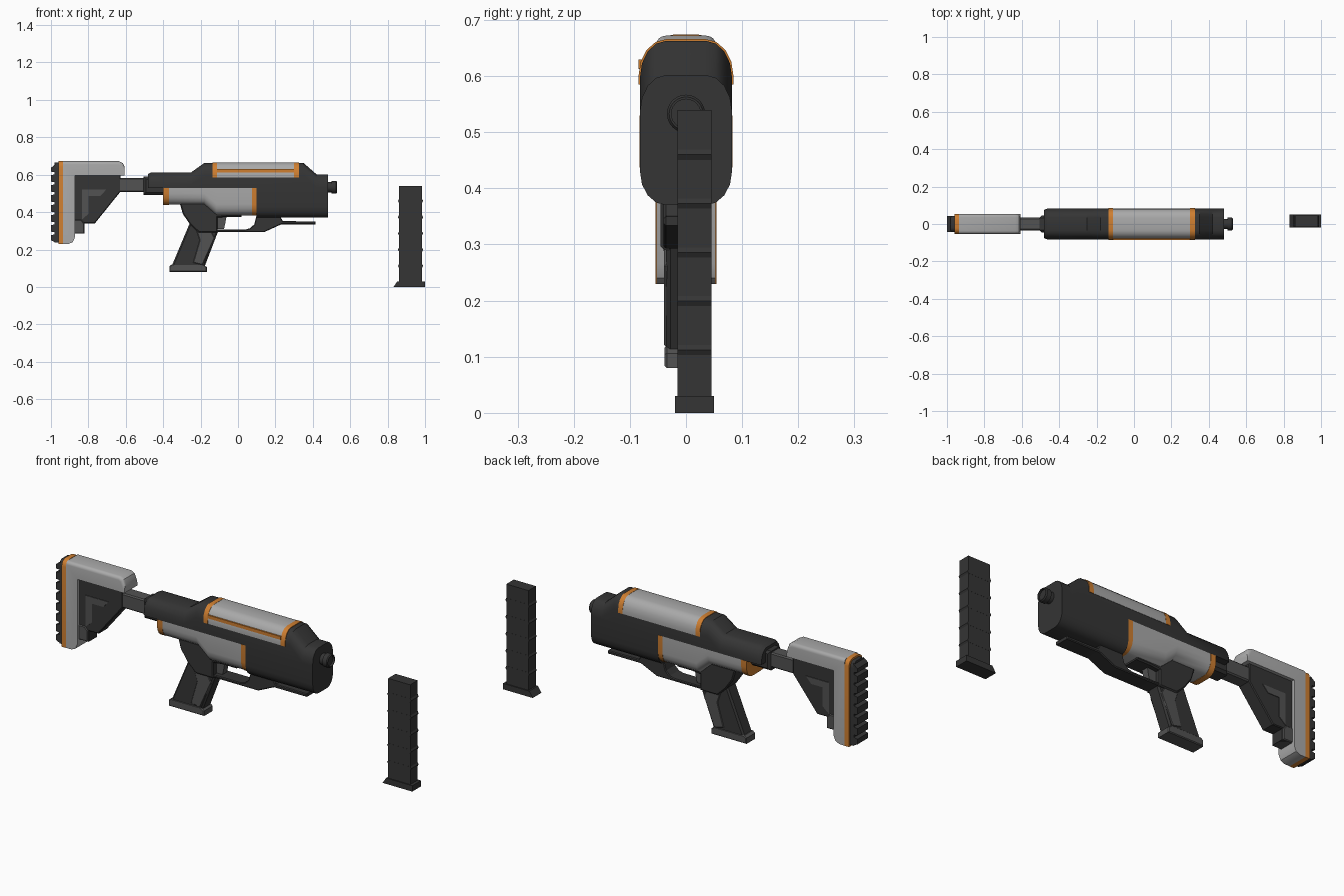
import bpy, bmesh
from math import sin, cos, pi, radians

if "Cube" in bpy.data.objects:
    bpy.data.objects.remove(bpy.data.objects["Cube"])


def material(name, rgb):
    m = bpy.data.materials.new(name)
    m.diffuse_color = (*rgb, 1)
    m.use_nodes = True
    m.node_tree.nodes["Principled BSDF"].inputs["Base Color"].default_value = m.diffuse_color
    return m


DARK = material("dark", (0.035, 0.035, 0.035))
MID = material("mid", (0.085, 0.085, 0.085))
LIGHT = material("light", (0.4, 0.4, 0.4))
ORANGE = material("orange", (0.62, 0.21, 0.03))


def finish(name, bm, mat):
    bmesh.ops.recalc_face_normals(bm, faces=bm.faces)
    me = bpy.data.meshes.new(name)
    bm.to_mesh(me)
    bm.free()
    ob = bpy.data.objects.new(name, me)
    bpy.context.collection.objects.link(ob)
    me.materials.append(mat)
    bpy.ops.object.select_all(action='DESELECT')
    ob.select_set(True)
    bpy.context.view_layer.objects.active = ob
    bpy.ops.object.shade_smooth_by_angle(angle=radians(28))
    return ob


def loft(name, stations, mat):
    """Skin a row of (x, [(y, z), ...]) cross-sections."""
    bm = bmesh.new()
    rings = [[bm.verts.new((x, y, z)) for y, z in sec] for x, sec in stations]
    n = len(rings[0])
    for a, b in zip(rings, rings[1:]):
        for i in range(n):
            j = (i + 1) % n
            bm.faces.new((a[i], a[j], b[j], b[i]))
    bm.faces.new(rings[0])
    bm.faces.new(rings[-1])
    return finish(name, bm, mat)


def prism(name, pts, hw, mat, bevel=0, yc=0, pick=None, segments=1):
    """Extrude an x-z profile across y; bevel the rim edges (optionally picked)."""
    bm = bmesh.new()
    f = bm.faces.new([bm.verts.new((x, yc - hw, z)) for x, z in pts])
    new = bmesh.ops.extrude_face_region(bm, geom=[f])["geom"]
    for v in new:
        if isinstance(v, bmesh.types.BMVert):
            v.co.y = yc + hw
    if bevel:
        rim = [e for e in bm.edges
               if abs(e.verts[0].co.y - e.verts[1].co.y) < 1e-5
               and (pick is None or all(pick(v.co) for v in e.verts))]
        bmesh.ops.bevel(bm, geom=rim, offset=bevel, segments=segments,
                        profile=0.5, affect='EDGES', clamp_overlap=True)
    return finish(name, bm, mat)


def rect(x0, x1, z0, z1):
    return [(x0, z0), (x1, z0), (x1, z1), (x0, z1)]


def mirrored(half):
    return half + [(-y, z) for y, z in reversed(half)]


def upper(zt, zb=0.53, w=0.082, flat=0.035, h=0.065, n=4):
    return mirrored([(w, zb)] + [(flat + (w - flat) * cos(i * pi / 2 / n),
                                  zt - h + h * sin(i * pi / 2 / n)) for i in range(n + 1)])


def lower(zb, zt=0.53, w=0.082, flat=0.035, h=0.06, n=4):
    return mirrored([(w, zt)] + [(flat + (w - flat) * cos(i * pi / 2 / n),
                                  zb + h - h * sin(i * pi / 2 / n)) for i in range(n + 1)])


# Main body
loft("upper_body", [(-0.48, upper(0.604, w=0.076)), (-0.465, upper(0.613)), (-0.25, upper(0.613)),
                    (-0.18, upper(0.663)), (0.35, upper(0.663)), (0.42, upper(0.602)),
                    (0.48, upper(0.602))], DARK)
loft("front_lower_body", [(0.1, lower(0.37)), (0.48, lower(0.37))], DARK)

# Lower light panel with orange end bands
loft("lower_panel", [(-0.37, lower(0.44)), (-0.18, lower(0.44)),
                     (-0.115, lower(0.383)), (0.075, lower(0.383))], LIGHT)
loft("lower_band_rear", [(-0.4, lower(0.438, w=0.083)), (-0.37, lower(0.438, w=0.083))], ORANGE)
loft("lower_band_front", [(0.075, lower(0.381, w=0.083)), (0.1, lower(0.381, w=0.083))], ORANGE)

# Top light panel, end bands and side stripe
loft("top_panel", [(x, upper(0.665, 0.585, 0.0835)) for x in (-0.112, 0.3)], LIGHT)
for label, x in (("rear", -0.137), ("front", 0.3)):
    loft("top_band_" + label, [(x + d, upper(0.666, 0.585, 0.0845)) for d in (0, 0.025)], ORANGE)
prism("top_stripe", rect(-0.112, 0.3, 0.613, 0.63), 0.012, ORANGE, yc=-0.0725)

# Muzzle: stepped tube with a recessed bore
N = 24


def ring(r):
    return [(r * cos(2 * pi * i / N), 0.533 + r * sin(2 * pi * i / N)) for i in range(N)]


loft("muzzle", [(0.47, ring(0.028)), (0.5, ring(0.028)), (0.5, ring(0.034)), (0.523, ring(0.034)),
                (0.528, ring(0.03)), (0.528, ring(0.026)), (0.518, ring(0.026))], DARK)

# Grip frame, trigger guard and under rail
prism("grip_frame", [(-0.315, 0.46), (-0.295, 0.39), (-0.257, 0.335), (-0.21, 0.29), (-0.11, 0.29),
                     (-0.11, 0.37), (-0.06, 0.375), (0.02, 0.375), (0.02, 0.42), (-0.1, 0.42),
                     (-0.16, 0.46)], 0.045, DARK, 0.006)
prism("guard_rail", [(-0.125, 0.293), (0.14, 0.293), (0.23, 0.334), (0.415, 0.334), (0.415, 0.35),
                     (0.24, 0.352), (0.22, 0.385), (0.1, 0.385), (0.087, 0.335), (0.065, 0.314),
                     (0.04, 0.307), (-0.125, 0.307)], 0.04, DARK, 0.004)
prism("trigger", [(-0.11, 0.31), (-0.075, 0.31), (-0.068, 0.34), (-0.06, 0.385), (-0.11, 0.385)],
      0.018, MID)

# Grip
prism("grip", [(-0.355, 0.11), (-0.178, 0.11), (-0.108, 0.293), (-0.12, 0.36), (-0.25, 0.36)],
      0.036, DARK, 0.008)
prism("grip_panel", [(-0.24, 0.13), (-0.19, 0.118), (-0.125, 0.262), (-0.15, 0.31), (-0.225, 0.31),
                     (-0.205, 0.25)], 0.039, MID, 0.003)
prism("grip_base", [(-0.367, 0.08), (-0.167, 0.08), (-0.167, 0.106), (-0.185, 0.12),
                    (-0.355, 0.12), (-0.367, 0.11)], 0.038, MID, 0.004)

# Stock tube and collar
prism("stock_collar", rect(-0.505, -0.39, 0.492, 0.59), 0.045, DARK, 0.012)
prism("stock_tube", rect(-0.65, -0.48, 0.508, 0.583), 0.034, MID, 0.006)

# Stock brace
prism("stock_brace", [(-0.88, 0.605), (-0.628, 0.605), (-0.628, 0.51), (-0.765, 0.34), (-0.82, 0.34),
                      (-0.82, 0.285), (-0.88, 0.285)], 0.036, DARK, 0.004)
prism("stock_brace_inset", [(-0.835, 0.52), (-0.705, 0.52), (-0.735, 0.487), (-0.8, 0.487),
                            (-0.8, 0.39), (-0.835, 0.36)], 0.039, MID)
prism("stock_foot", [(-0.88, 0.285), (-0.822, 0.285), (-0.822, 0.34), (-0.84, 0.36), (-0.88, 0.36)],
      0.04, MID, 0.004)

# Light L-shaped stock shell
prism("stock_shell", [(-0.935, 0.23), (-0.905, 0.23), (-0.883, 0.24), (-0.872, 0.265), (-0.872, 0.597),
                      (-0.606, 0.597), (-0.606, 0.64), (-0.615, 0.662), (-0.635, 0.672),
                      (-0.935, 0.672)], 0.053, LIGHT, 0.03, segments=4,
      pick=lambda c: c.z > 0.63 and c.x > -1)
loft("stock_band", [(x, upper(0.674, 0.23, 0.054, 0.022, 0.032)) for x in (-0.96, -0.935)], ORANGE)

# Ribbed butt pad
loft("butt_pad", [(x, upper(0.664, 0.238, 0.044, 0.02, 0.03)) for x in (-0.98, -0.955)], DARK)
STEP = 0.0535
for i in range(8):
    z0 = 0.238 + i * STEP
    z1 = z0 + STEP - 0.009
    top = z1 - (0.02 if i == 7 else 0.006)
    low = z0 + (0.012 if i == 0 else 0.004)
    prism(f"butt_rib_{i}", [(-0.975, z0), (-0.975, z1), (-1.0, top), (-1.0, low)], 0.043, DARK)

# Separate magazine
prism("magazine", rect(0.86, 0.985, 0.02, 0.54), 0.03, DARK, yc=0.015)
prism("magazine_base", [(0.832, 0), (1.0, 0), (1.0, 0.03), (0.852, 0.03)], 0.035, DARK, yc=0.015)
for i in range(5):
    z = 0.112 + i * 0.087
    prism(f"magazine_rib_{i}", [(0.86, z - 0.009), (0.985, z - 0.009), (0.99, z), (0.985, z + 0.009),
                                (0.86, z + 0.009), (0.855, z)], 0.0305, DARK, yc=0.015)
